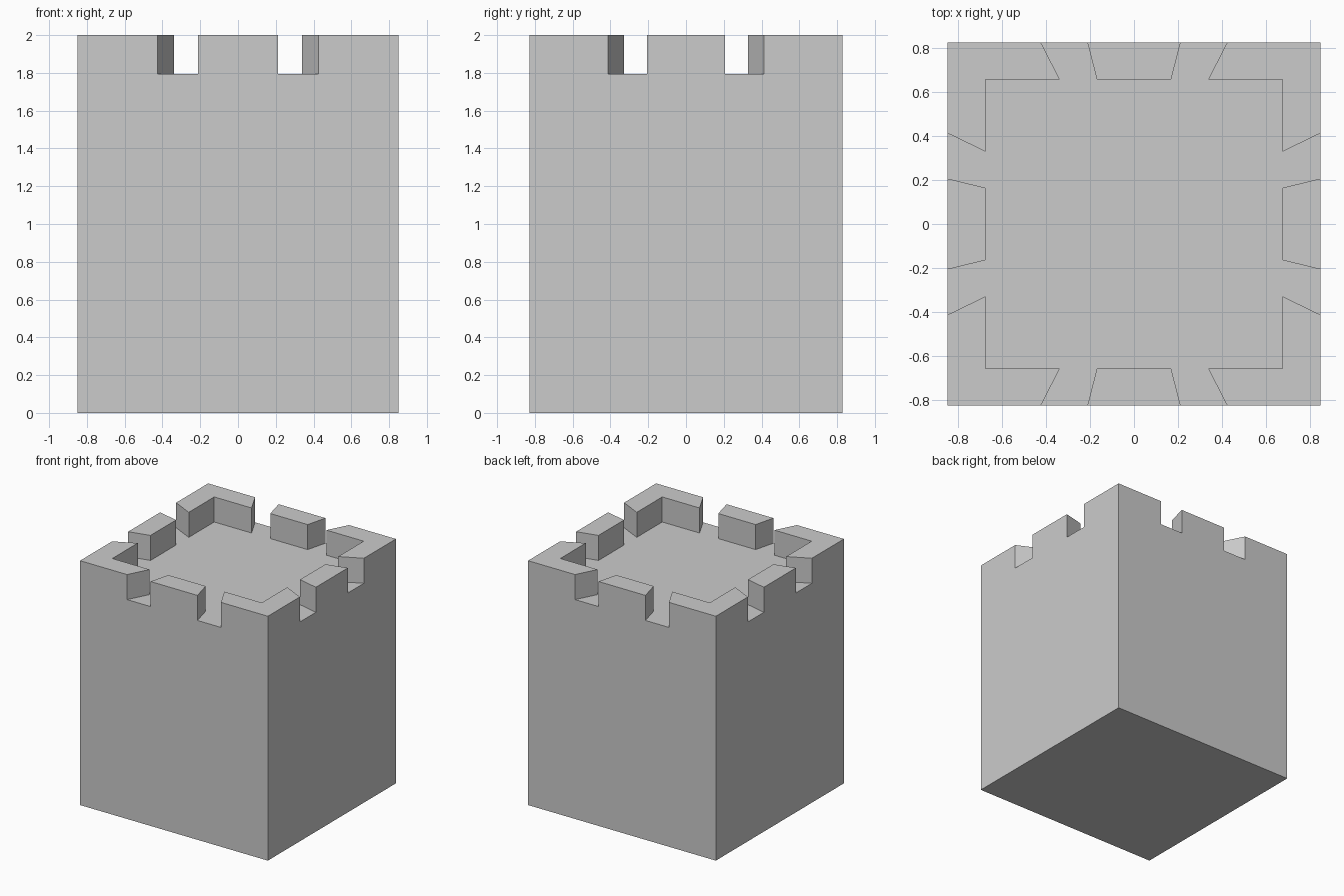
import bpy
import bmesh
import math

if "Cube" in bpy.data.objects:
    bpy.data.objects.remove(bpy.data.objects["Cube"])

HX, HY = 0.85, 0.828        # half width and half depth
FLOOR, TOP = 1.795, 2.0     # roof floor and battlement top
INNER = 0.796               # inner edge of the parapet, as a share of the half size
STOPS = [-1, -0.5, -0.25, 0.25, 0.5]   # merlon and gap breaks along one side


def ring(bm, scale, z):
    """Square loop of vertices with breaks on every side, counter-clockwise."""
    pts = []
    for side in range(4):
        for t in STOPS:
            x, y = t, -1
            for _ in range(side):
                x, y = -y, x
            pts.append(bm.verts.new((x * scale * HX, y * scale * HY, z)))
    return pts


stone = bpy.data.materials.new("grey stone")
stone.diffuse_color = (0.6, 0.6, 0.6, 1)
stone.use_nodes = True
stone.node_tree.nodes["Principled BSDF"].inputs["Base Color"].default_value = stone.diffuse_color

bm = bmesh.new()
base = ring(bm, 1, 0)
outer = ring(bm, 1, FLOOR)
inner = ring(bm, INNER, FLOOR)
high_outer = ring(bm, 1, TOP)
high_inner = ring(bm, INNER, TOP)
n = len(outer)

# Underside and roof floor
bm.faces.new(base[::-1])
bm.faces.new(inner)


def raised(i):
    return i % len(STOPS) not in (1, 3)


for i in range(n):
    j = (i + 1) % n
    # Tower wall
    bm.faces.new((base[i], base[j], outer[j], outer[i]))
    if raised(i):
        # Merlon: top, outside and inside
        bm.faces.new((high_outer[i], high_outer[j], high_inner[j], high_inner[i]))
        bm.faces.new((outer[i], outer[j], high_outer[j], high_outer[i]))
        bm.faces.new((inner[j], inner[i], high_inner[i], high_inner[j]))
    else:
        # Gap floor
        bm.faces.new((outer[i], outer[j], inner[j], inner[i]))
    # Slanted cheek wherever a merlon meets a gap
    if raised(i) != raised(j):
        bm.faces.new((outer[j], high_outer[j], high_inner[j], inner[j]))

# Clean flat faces
bmesh.ops.recalc_face_normals(bm, faces=bm.faces[:])
bmesh.ops.dissolve_limit(bm, angle_limit=math.radians(1),
                         verts=bm.verts[:], edges=bm.edges[:])

mesh = bpy.data.meshes.new("castle_tower")
bm.to_mesh(mesh)
bm.free()
mesh.materials.append(stone)
tower = bpy.data.objects.new("castle_tower", mesh)
bpy.context.collection.objects.link(tower)
